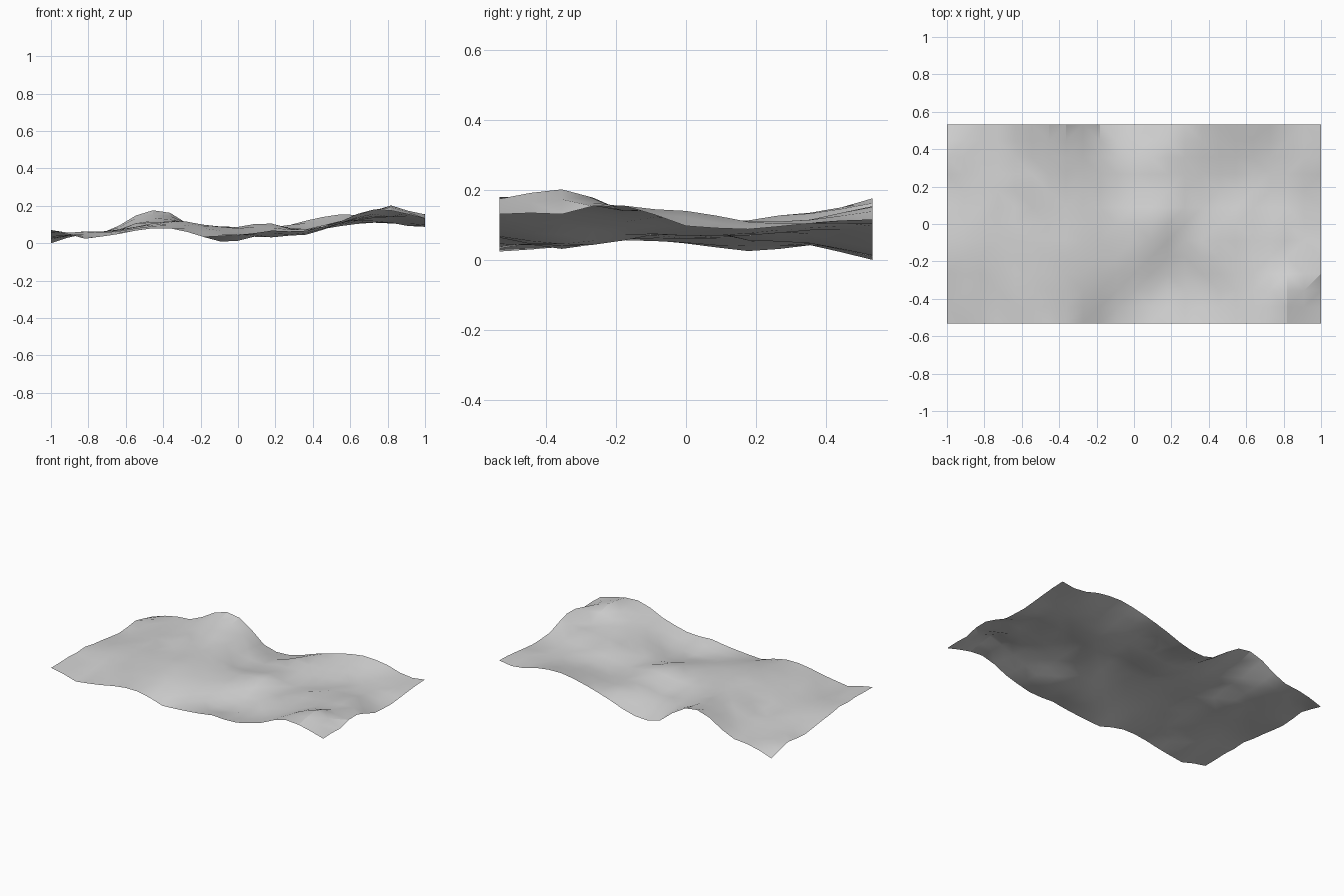
import bpy
import bmesh
from mathutils import Vector, noise

start_cube = bpy.data.objects.get("Cube")
if start_cube:
    bpy.data.objects.remove(start_cube, do_unlink=True)

HALF_DEPTH = 0.533
CELLS_X, CELLS_Y = 22, 12
ROUGHNESS = 0.011

# Broad hills and valleys, in hundredths: rows run front to back, columns left to right
RELIEF = [
    [7, 3, 5, 7, 8, 4, 5, 7, 7, 10, 17, 18, 13],
    [7, 4, 6, 9, 10, 8, 5, 4, 4, 9, 15, 20, 14],
    [7, 6, 7, 10, 12, 10, 8, 6, 7, 10, 14, 15, 16],
    [5, 6, 7, 10, 12, 10, 9, 11, 7, 11, 13, 14, 10],
    [3, 5, 7, 11, 12, 8, 6, 9, 7, 9, 11, 11, 9],
    [4, 5, 7, 13, 13, 7, 5, 9, 9, 11, 12, 11, 11],
    [1, 5, 8, 17, 15, 3, 2, 7, 12, 15, 15, 11, 12],
]


def smooth_sample(values, t):
    """Catmull-Rom interpolation along a list, with t from 0 to 1."""
    last = len(values) - 1
    place = min(max(t, 0), 1) * last
    i = min(int(place), last - 1)
    f = place - i
    a, b, c, d = (values[min(max(k, 0), last)] for k in range(i - 1, i + 3))
    return b + f / 2 * (c - a + f * (2 * a - 5 * b + 4 * c - d
                                     + f * (3 * (b - c) + d - a)))


def ground_height(x, y):
    """Broad relief with small bumps on top."""
    u = (x + 1) / 2
    v = (y / HALF_DEPTH + 1) / 2
    broad = smooth_sample([smooth_sample(row, u) for row in RELIEF], v) / 100
    bumps = noise.noise(Vector((x * 7, y * 7, 3)))
    bumps += noise.noise(Vector((x * 14, y * 14, 8))) / 2
    return broad + ROUGHNESS * bumps


# Terrain sheet
bm = bmesh.new()
bmesh.ops.create_grid(bm, x_segments=CELLS_X, y_segments=CELLS_Y, size=1)
for v in bm.verts:
    v.co.y *= HALF_DEPTH
    v.co.z = ground_height(v.co.x, v.co.y)

# Rest the lowest point on the floor
lowest = min(v.co.z for v in bm.verts)
for v in bm.verts:
    v.co.z -= lowest
bmesh.ops.triangulate(bm, faces=bm.faces[:])

mesh = bpy.data.meshes.new("terrain")
bm.to_mesh(mesh)
bm.free()
terrain = bpy.data.objects.new("terrain", mesh)
bpy.context.collection.objects.link(terrain)

# Plain grey ground
grey = bpy.data.materials.new("ground_grey")
grey.use_nodes = True
colour = (0.65, 0.65, 0.65, 1)
grey.diffuse_color = colour
grey.node_tree.nodes["Principled BSDF"].inputs["Base Color"].default_value = colour
mesh.materials.append(grey)

# Soft shading with sharp creases
bpy.ops.object.select_all(action="DESELECT")
terrain.select_set(True)
bpy.context.view_layer.objects.active = terrain
bpy.ops.object.shade_smooth_by_angle(angle=0.4)
